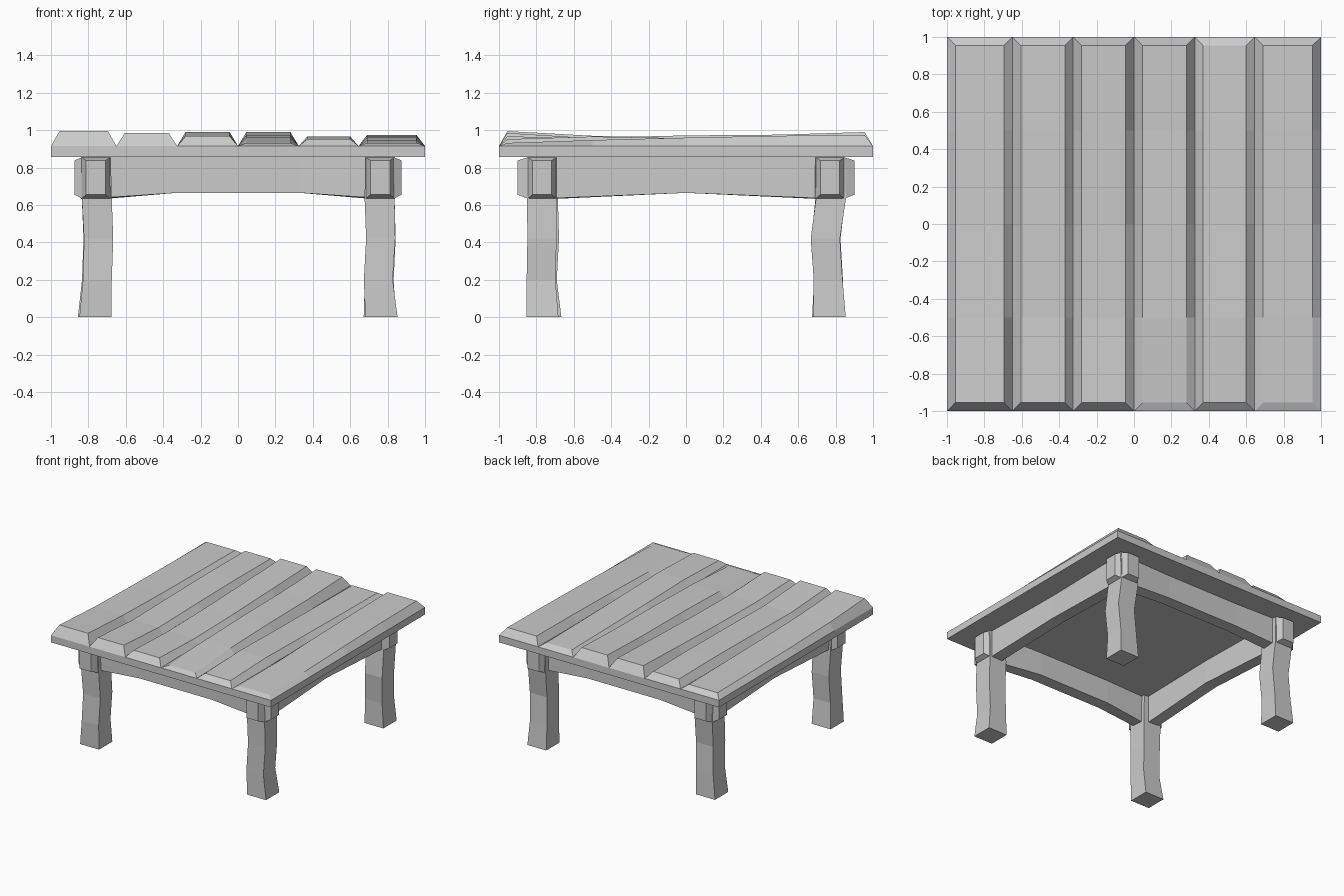
import bpy, bmesh

if "Cube" in bpy.data.objects:
    bpy.data.objects.remove(bpy.data.objects["Cube"])


def loft(name, rings):
    """Skin a list of equal-length vertex rings and cap both ends."""
    bm = bmesh.new()
    vs = [[bm.verts.new(p) for p in ring] for ring in rings]
    n = len(vs[0])
    for a, b in zip(vs, vs[1:]):
        for i in range(n):
            j = (i + 1) % n
            bm.faces.new((a[i], a[j], b[j], b[i]))
    bm.faces.new(vs[0])
    bm.faces.new(vs[-1])
    bmesh.ops.recalc_face_normals(bm, faces=bm.faces)
    me = bpy.data.meshes.new(name)
    bm.to_mesh(me)
    bm.free()
    ob = bpy.data.objects.new(name, me)
    bpy.context.collection.objects.link(ob)
    return ob


def rect(cx, cy, hx, hy, z):
    return [(cx - hx, cy - hy, z), (cx + hx, cy - hy, z),
            (cx + hx, cy + hy, z), (cx - hx, cy + hy, z)]


# Table top slab
BASE = 0.915
loft("top_slab", [rect(0, 0, 1, 1, 0.857), rect(0, 0, 1, 1, BASE)])

# Six bevelled planks with uneven, worn heights from front to back
edges = [-1, -0.65, -0.325, 0, 0.325, 0.645, 1]
heights = [
    (0.995, 0.970, 0.958, 0.952, 0.948),
    (0.985, 0.957, 0.965, 0.970, 0.967),
    (0.968, 0.952, 0.960, 0.975, 0.990),
    (0.932, 0.960, 0.972, 0.976, 0.990),
    (0.952, 0.966, 0.957, 0.950, 0.945),
    (0.932, 0.947, 0.960, 0.970, 0.974),
]
base_y = (-1, -0.5, 0, 0.5, 1)
top_y = (-0.955, -0.5, 0, 0.5, 0.955)
for k, hs in enumerate(heights):
    x0, x1 = edges[k], edges[k + 1]
    loft(f"plank_{k + 1}", [
        [(x0, yb, BASE), (x0 + 0.045, yt, h), (x1 - 0.045, yt, h), (x1, yb, BASE)]
        for yb, yt, h in zip(base_y, top_y, hs)])


# Apron boards, mitred at the corners and arched underneath
def apron(name, stations, place):
    rings = []
    for s, low, bow in stations:
        out, inn = 0.82 - bow, 0.72 - bow
        so, si = (s * 0.82, s * 0.72) if abs(s) == 1 else (s, s)
        rings.append([place(so, out, low), place(so, out, 0.858),
                      place(si, inn, 0.858), place(si, inn, low)])
    loft(name, rings)


long_arch = [(-1, 0.632, 0), (-0.33, 0.665, 0.015), (0.33, 0.665, 0.015), (1, 0.632, 0)]
side_arch = [(-1, 0.632, 0), (0, 0.665, 0.015), (1, 0.632, 0)]
for sign, a, b in ((-1, "front", "left"), (1, "back", "right")):
    apron(f"{a}_apron", long_arch, lambda t, d, z: (t, sign * d, z))
    apron(f"{b}_apron", side_arch, lambda t, d, z: (sign * d, t, z))

# Crooked legs: centre (distance from middle) at each level, foot to top
levels = (0, 0.2, 0.42, 0.635, 0.858)
half = (0.086, 0.077, 0.078, 0.08, 0.08)
legs = {
    "front_right": (1, -1, (0.767, 0.750, 0.763, 0.757, 0.76), (0.768, 0.775, 0.770, 0.770, 0.77)),
    "front_left": (-1, -1, (0.762, 0.752, 0.745, 0.755, 0.76), (0.752, 0.768, 0.757, 0.765, 0.77)),
    "back_right": (1, 1, (0.758, 0.755, 0.765, 0.757, 0.76), (0.768, 0.760, 0.745, 0.775, 0.77)),
    "back_left": (-1, 1, (0.770, 0.757, 0.748, 0.755, 0.76), (0.760, 0.762, 0.748, 0.772, 0.77)),
}
for name, (sx, sy, xs, ys) in legs.items():
    loft(f"{name}_leg", [rect(sx * x, sy * y, h, h, z)
                         for x, y, h, z in zip(xs, ys, half, levels)])

    # Bevelled blocks on the two outer faces of each leg head
    def block(label, c, inner, outer, place):
        loft(f"{name}_{label}_block", [
            [place(c + i * w, d, z) for i, z in ((-1, z0), (1, z0), (1, z1), (-1, z1))]
            for d, w, z0, z1 in ((inner, 0.08, 0.632, 0.857), (outer, 0.052, 0.655, 0.838))])

    block("end", 0.76, 0.84, 0.90, lambda t, d, z: (sx * t, sy * d, z))
    block("side", 0.77, 0.83, 0.875, lambda t, d, z: (sx * d, sy * t, z))
